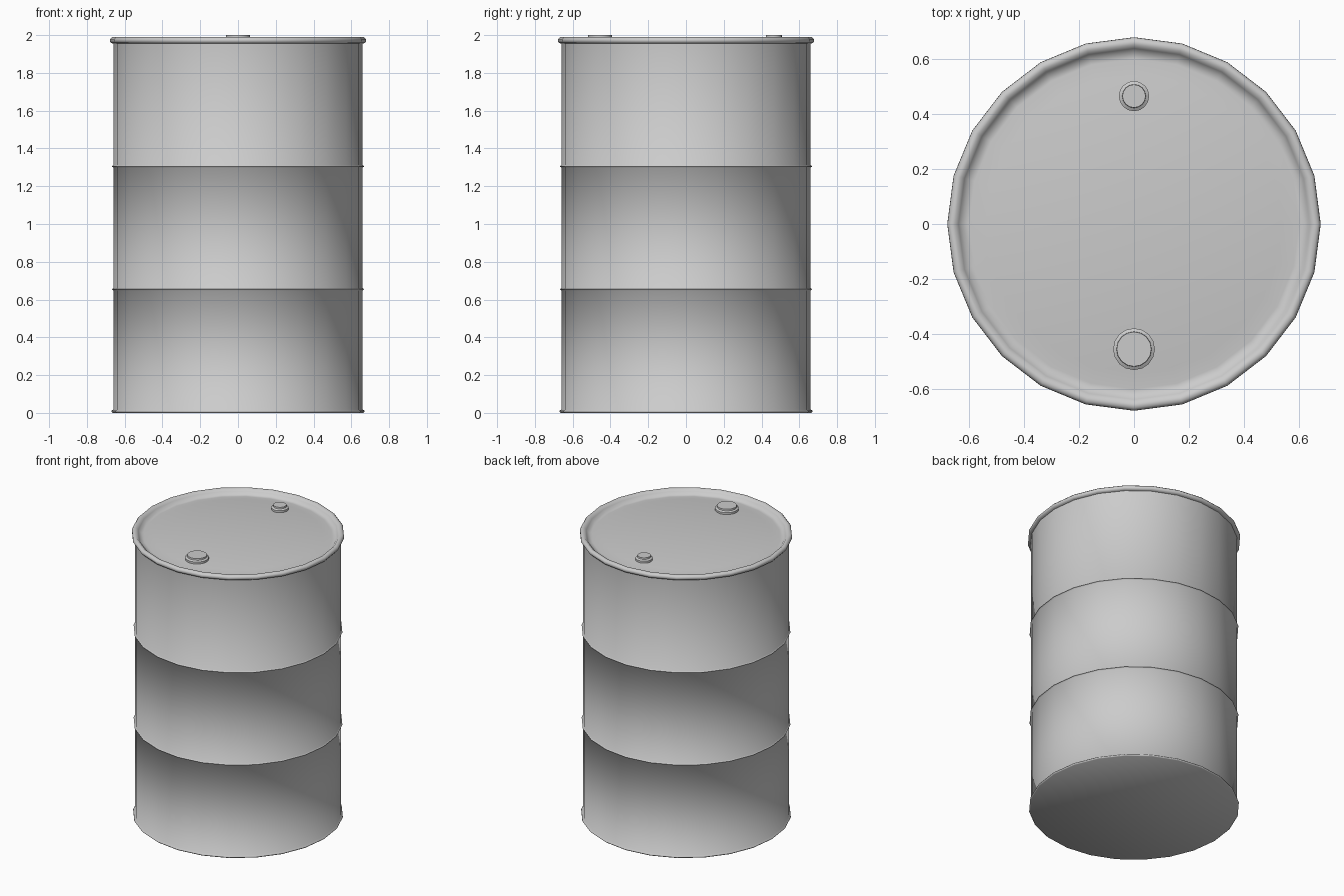
import bpy, bmesh, math

if "Cube" in bpy.data.objects:
    bpy.data.objects.remove(bpy.data.objects["Cube"])

steel = bpy.data.materials.new("grey_steel")
steel.diffuse_color = (0.6, 0.6, 0.6, 1)
steel.use_nodes = True
steel.node_tree.nodes["Principled BSDF"].inputs["Base Color"].default_value = steel.diffuse_color


def lathe(name, profile, sides, location=(0, 0, 0), sharp_angle=50):
    """Revolve a (radius, height) profile, listed bottom to top, and cap both ends."""
    bm = bmesh.new()
    rings = []
    for r, z in profile:
        rings.append([bm.verts.new((r * math.cos(2 * math.pi * i / sides),
                                    r * math.sin(2 * math.pi * i / sides), z))
                      for i in range(sides)])
    for low, high in zip(rings, rings[1:]):
        for i in range(sides):
            j = (i + 1) % sides
            bm.faces.new((low[i], low[j], high[j], high[i]))
    bm.faces.new(rings[0][::-1])
    bm.faces.new(rings[-1])
    mesh = bpy.data.meshes.new(name)
    bm.to_mesh(mesh)
    bm.free()
    mesh.materials.append(steel)
    obj = bpy.data.objects.new(name, mesh)
    bpy.context.collection.objects.link(obj)
    obj.location = location
    bpy.ops.object.select_all(action='DESELECT')
    obj.select_set(True)
    bpy.context.view_layer.objects.active = obj
    bpy.ops.object.shade_smooth_by_angle(angle=math.radians(sharp_angle))
    return obj


WALL = 0.66

# Drum shell: bottom lip, two thin hoops, rolled top rim, gutter and raised lid
profile = [(0.664, 0.0), (0.671, 0.006), (0.669, 0.012), (WALL, 0.018)]
for hoop_z in (0.655, 1.305):
    profile += [(WALL, hoop_z - 0.007), (0.668, hoop_z), (WALL, hoop_z + 0.007)]
profile += [(WALL, 1.955), (0.672, 1.958), (0.679, 1.968), (0.678, 1.979),
            (0.668, 1.989), (0.652, 1.989), (0.638, 1.975),
            (0.625, 1.958), (0.60, 1.956), (0.54, 1.968)]
lathe("drum_body", profile, 24, sharp_angle=75)

# Screw plugs on the lid: a large one at the front, a small one at the back
for name, radius, y in (("large_plug", 0.076, -0.455), ("small_plug", 0.055, 0.465)):
    lathe(name, [(radius, 1.96), (radius, 1.982), (radius - 0.012, 1.989),
                 (radius - 0.013, 2.0)], 16, (0, y, 0), 35)
